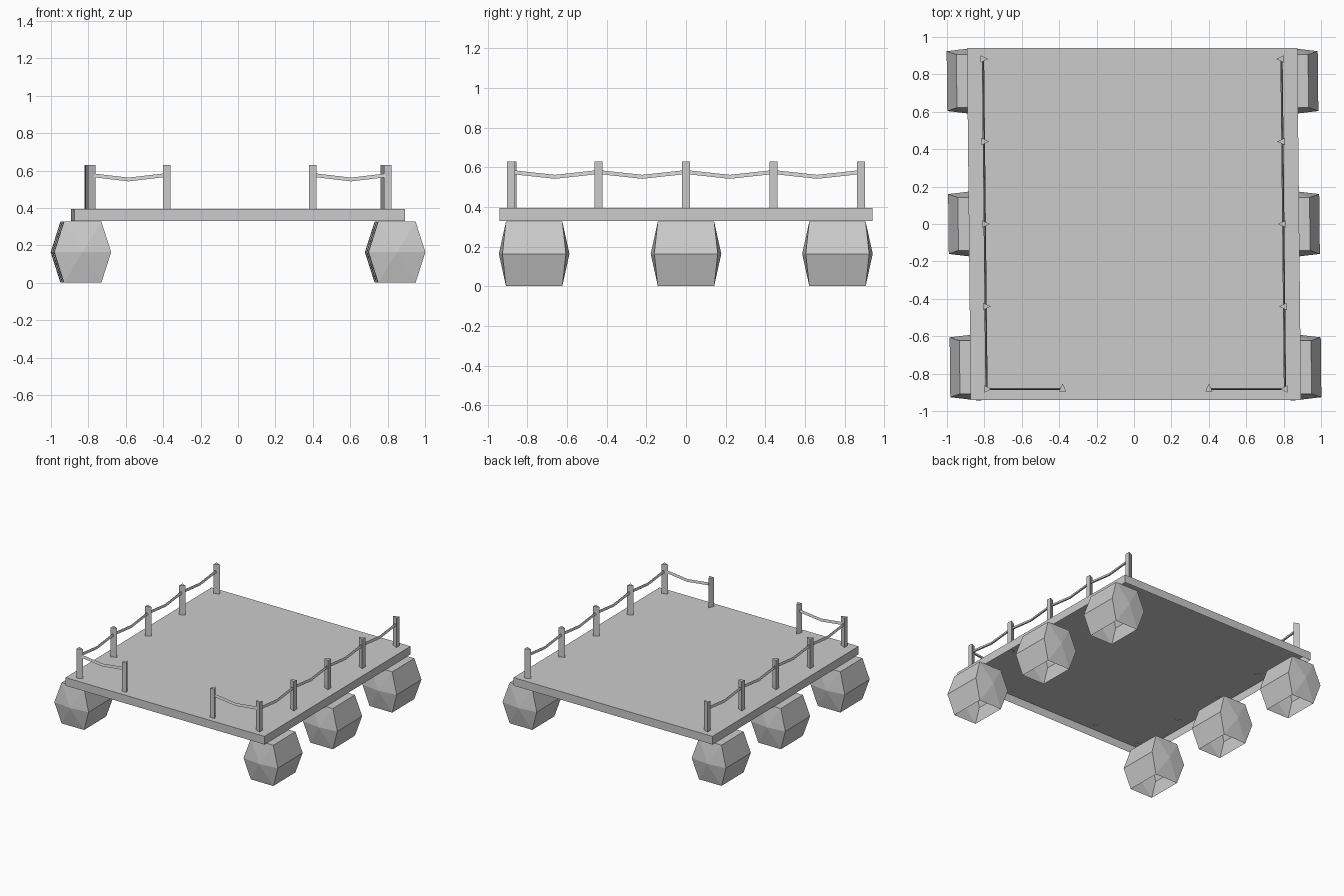
import bpy, bmesh
from mathutils import Vector

cube = bpy.data.objects.get("Cube")
if cube:
    bpy.data.objects.remove(cube, do_unlink=True)

grey = bpy.data.materials.new("plain_grey")
grey.use_nodes = True
grey.diffuse_color = (0.6, 0.6, 0.6, 1)
grey.node_tree.nodes["Principled BSDF"].inputs["Base Color"].default_value = (0.6, 0.6, 0.6, 1)

SKEW = -0.0105  # slight sideways lean of the whole raft along its length


def finish(name, bm):
    bmesh.ops.recalc_face_normals(bm, faces=bm.faces)
    for v in bm.verts:
        v.co.x += SKEW * v.co.y
    mesh = bpy.data.meshes.new(name)
    bm.to_mesh(mesh)
    bm.free()
    mesh.materials.append(grey)
    obj = bpy.data.objects.new(name, mesh)
    bpy.context.collection.objects.link(obj)
    return obj


def loft(bm, rings, caps=True):
    """Join a list of equal-length rings of points with quads."""
    loops = [[bm.verts.new(p) for p in ring] for ring in rings]
    for a, b in zip(loops, loops[1:]):
        for i in range(len(a)):
            j = (i + 1) % len(a)
            bm.faces.new((a[i], a[j], b[j], b[i]))
    if caps:
        bm.faces.new(loops[0])
        bm.faces.new(loops[-1])
    return loops


# Deck: shallow slab, open underneath
def deck():
    bm = bmesh.new()
    hx, hy = 0.883, 0.94
    corners = [(-hx, -hy), (hx, -hy), (hx, hy), (-hx, hy)]
    loops = loft(bm, [[(x, y, z) for x, y in corners] for z in (0.33, 0.395)], caps=False)
    bm.faces.new(loops[1])
    finish("deck", bm)


# Float: six-sided barrel with pointed ends, open at the bottom
def float_barrel(name, cx, cy):
    bm = bmesh.new()
    zc, h = 0.1635, 0.1635
    # x offset, z offset, half length at each corner
    section = [(-0.1, -h, 0.142), (0.1, -h, 0.142), (0.152, 0, 0.16),
               (0.1, h, 0.142), (-0.1, h, 0.142), (-0.152, 0, 0.16)]
    rings = [[(cx + x, cy + s * l, zc + z) for x, z, l in section] for s in (-1, 1)]
    loops = loft(bm, rings, caps=False)
    for s, ring in zip((-1, 1), loops):
        tip = bm.verts.new((cx, cy + s * 0.178, zc))
        for i in range(6):
            bm.faces.new((ring[i], ring[(i + 1) % 6], tip))
    bottom = [f for f in bm.faces if all(v.co.z < 0.01 for v in f.verts)]
    bmesh.ops.recalc_face_normals(bm, faces=bm.faces)
    bmesh.ops.delete(bm, geom=bottom, context="FACES")
    finish(name, bm)


# Post: three-sided, its point facing the given inward direction
def post(name, x, y, inward):
    bm = bmesh.new()
    n = Vector(inward)
    side = Vector((-n.y, n.x, 0))
    c = Vector((x, y, 0))
    tri = [c - n * 0.014 + side * 0.02, c - n * 0.014 - side * 0.02, c + n * 0.028]
    loft(bm, [[p + Vector((0, 0, z)) for p in tri] for z in (0.39, 0.63)])
    finish(name, bm)


# Rope: thin three-sided strand sagging between two posts
def rope(name, start, end):
    bm = bmesh.new()
    a, b = Vector((*start, 0)), Vector((*end, 0))
    d = (b - a).normalized()
    side = Vector((-d.y, d.x, 0))
    rings = []
    for t, z in ((0, 0.576), (0.5, 0.552), (1, 0.576)):
        c = a.lerp(b, t) + Vector((0, 0, z))
        rings.append([c + Vector((0, 0, 0.01)), c + side * 0.006 - Vector((0, 0, 0.01)),
                      c - side * 0.006 - Vector((0, 0, 0.01))])
    loft(bm, rings)
    finish(name, bm)


deck()
ROWS = [-0.882, -0.441, 0, 0.441, 0.882]
for label, s in (("left", 1), ("right", -1)):
    for where, y in (("front", -0.766), ("middle", 0), ("back", 0.764)):
        float_barrel(f"{label}_{where}_float", s * 0.84, y)
    # Side railing
    rail_x = s * 0.798
    for i, y in enumerate(ROWS):
        post(f"{label}_post_{i + 1}", rail_x, y, (-s, 0, 0))
    for i, (y0, y1) in enumerate(zip(ROWS, ROWS[1:])):
        rope(f"{label}_rope_{i + 1}", (rail_x, y0), (rail_x, y1))
    # Short front railing beside the entrance
    post(f"{label}_entrance_post", s * 0.391, ROWS[0], (0, 1, 0))
    rope(f"{label}_entrance_rope", (rail_x, ROWS[0]), (s * 0.391, ROWS[0]))
